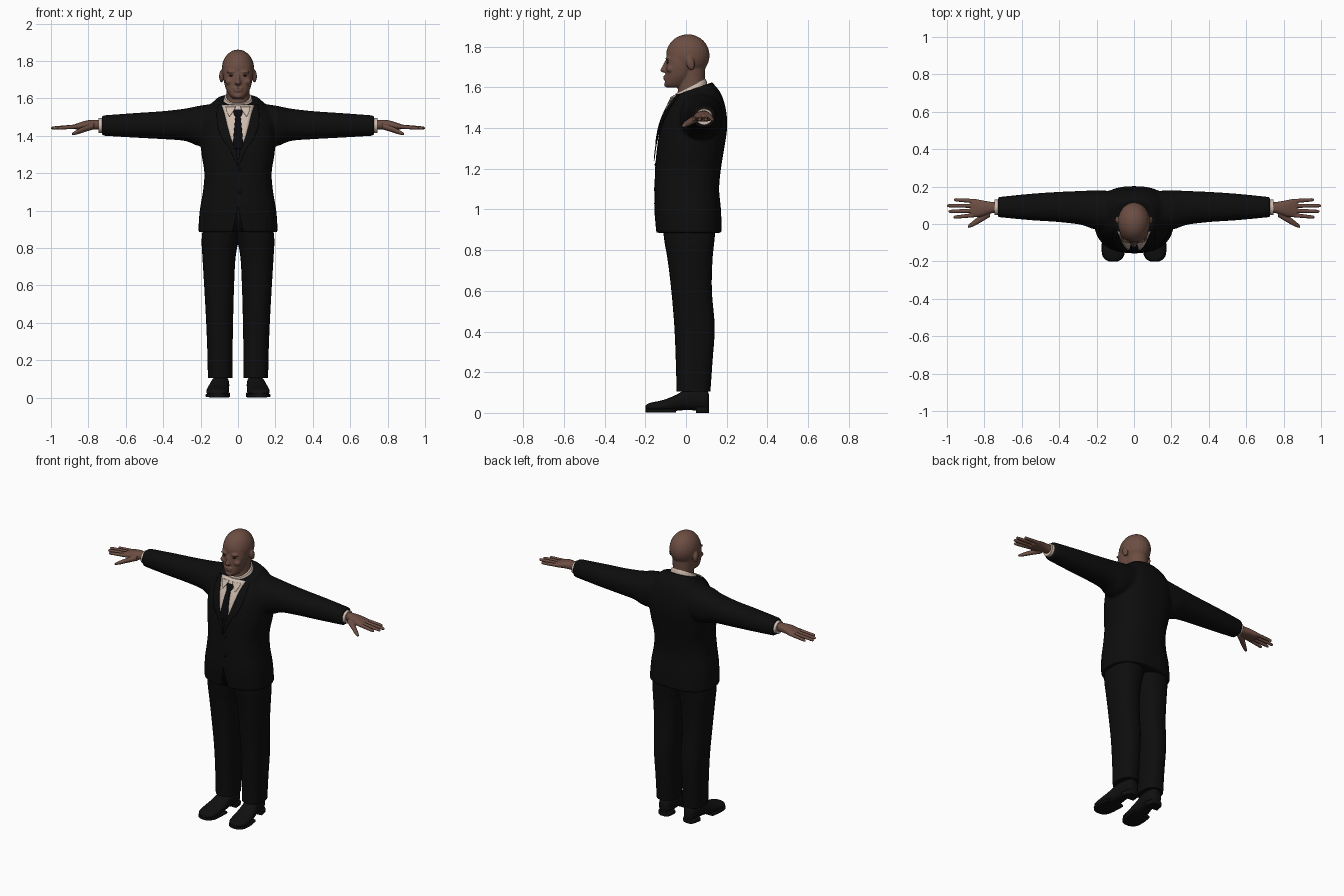
import bpy, bmesh, math
from mathutils import Matrix, Vector
from mathutils.bvhtree import BVHTree

cube = bpy.data.objects.get("Cube")
if cube:
    bpy.data.objects.remove(cube)


def material(name, r, g, b):
    m = bpy.data.materials.new(name)
    m.use_nodes = True
    m.diffuse_color = (r, g, b, 1)
    shader = m.node_tree.nodes["Principled BSDF"]
    shader.inputs["Base Color"].default_value = (r, g, b, 1)
    shader.inputs["Roughness"].default_value = 0.8
    return m


SKIN = material("brown skin", 0.15, 0.075, 0.055)
SUIT = material("black suit cloth", 0.004, 0.004, 0.004)
SHIRT = material("cream shirt", 0.62, 0.5, 0.42)
TIE = material("black tie", 0.003, 0.003, 0.004)
SHOE = material("black leather", 0.005, 0.005, 0.005)
EYE = material("dark eye", 0.03, 0.016, 0.012)


def spline(rows, steps):
    """Catmull-Rom interpolation through rows of numbers."""
    out = []
    for i in range(len(rows) - 1):
        p0, p1 = rows[max(i - 1, 0)], rows[i]
        p2, p3 = rows[i + 1], rows[min(i + 2, len(rows) - 1)]
        for k in range(steps):
            t = k / steps
            out.append([b + 0.5 * t * (c - a + t * (2 * a - 5 * b + 4 * c - d
                        + t * (3 * (b - c) + d - a)))
                        for a, b, c, d in zip(p0, p1, p2, p3)])
    return out + [list(rows[-1])]


def loft(bm, axis, rings, power=2.2, side=1, segments=28, steps=4):
    """Skin rings (position, a0, a1, b0, b1, optional tilt) along an axis."""
    loops = []
    for pos, a0, a1, b0, b1, *tilt in spline(rings, steps):
        loop = []
        for k in range(segments):
            c, s = (f(math.tau * k / segments) for f in (math.cos, math.sin))
            u = math.copysign(abs(c) ** (2 / power), c) * (a1 - a0) / 2
            v = math.copysign(abs(s) ** (2 / power), s) * (b1 - b0) / 2
            a, b = (a0 + a1) / 2 + u, (b0 + b1) / 2 + v
            p = pos + (tilt[0] * v if tilt else 0)
            x, y, z = {"x": (p, a, b), "y": (a, p, b), "z": (a, b, p)}[axis]
            loop.append(bm.verts.new((side * x, y, z)))
        loops.append(loop)
    for l0, l1 in zip(loops, loops[1:]):
        for k in range(segments):
            j = (k + 1) % segments
            bm.faces.new((l0[k], l0[j], l1[j], l1[k]))
    bm.faces.new(loops[0])
    bm.faces.new(loops[-1])


def ball(bm, center, radii, tilt=0.0):
    m = (Matrix.Translation(center) @ Matrix.Rotation(tilt, 4, "X")
         @ Matrix.Diagonal((*radii, 1)))
    bmesh.ops.create_uvsphere(bm, u_segments=24, v_segments=16, radius=1, matrix=m)


def finish(bm, name, mat, voxel=0, smooth=0):
    """Turn a bmesh into an object, optionally fused into one skin."""
    bmesh.ops.recalc_face_normals(bm, faces=bm.faces)
    me = bpy.data.meshes.new(name)
    bm.to_mesh(me)
    bm.free()
    me.materials.append(mat)
    ob = bpy.data.objects.new(name, me)
    bpy.context.collection.objects.link(ob)
    bpy.ops.object.select_all(action="DESELECT")
    ob.select_set(True)
    bpy.context.view_layer.objects.active = ob
    bpy.ops.object.shade_smooth_by_angle(angle=math.radians(45))
    if voxel:
        r = ob.modifiers.new("fuse", "REMESH")
        r.mode, r.voxel_size, r.use_smooth_shade = "VOXEL", voxel, True
        s = ob.modifiers.new("soften", "SMOOTH")
        s.factor, s.iterations = 0.5, smooth
    return ob


# Jacket: body and sleeves fused
bm = bmesh.new()
body = [(0.885, 0.213, -0.147, 0.176, 0), (1.0, 0.205, -0.156, 0.172, 0),
        (1.1, 0.188, -0.155, 0.163, 0), (1.2, 0.18, -0.152, 0.172, 0),
        (1.3, 0.195, -0.143, 0.188, 0), (1.4, 0.203, -0.127, 0.202, 0),
        (1.48, 0.2, -0.102, 0.197, 0.05), (1.545, 0.165, -0.078, 0.172, 0.2),
        (1.592, 0.112, -0.06, 0.128, 0.35)]
loft(bm, "z", [(z, -w, w, f, b, t) for z, w, f, b, t in body], 2.5)
sleeve = [(0.08, -0.02, 0.175, 1.37, 1.578), (0.2, -0.03, 0.18, 1.345, 1.562),
          (0.28, -0.005, 0.177, 1.372, 1.546), (0.4, 0.01, 0.172, 1.382, 1.532),
          (0.55, 0.02, 0.162, 1.39, 1.522), (0.7, 0.034, 0.147, 1.399, 1.511),
          (0.728, 0.037, 0.143, 1.401, 1.509)]
for s in (1, -1):
    loft(bm, "x", sleeve, 2.2, s)
jacket = finish(bm, "jacket", SUIT, 0.008, 5)

# Cutaway where the jacket fronts part below the button
bm = bmesh.new()
tri = bm.faces.new([bm.verts.new(p) for p in
                    ((-0.035, -0.3, 0.86), (0.035, -0.3, 0.86), (0, -0.3, 1.02))])
ext = bmesh.ops.extrude_face_region(bm, geom=[tri])["geom"]
bmesh.ops.translate(bm, vec=(0, 0.17, 0),
                    verts=[v for v in ext if isinstance(v, bmesh.types.BMVert)])
cutter = finish(bm, "hem_cutter", SUIT)
cutter.hide_render = True
cutter.display_type = "WIRE"
cut = jacket.modifiers.new("front_vent", "BOOLEAN")
cut.operation, cut.object = "DIFFERENCE", cutter
bpy.context.view_layer.update()
surface = BVHTree.FromObject(jacket, bpy.context.evaluated_depsgraph_get())
cutter.hide_set(True)


def plate(name, rows, lift, mat, sides=(1,)):
    """Thin cloth panel laid on the jacket front; rows are (z, x0, x1)."""
    bm = bmesh.new()
    for s in sides:
        grid = []
        for z, x0, x1 in spline(rows, 6):
            line = []
            for k in range(9):
                x = s * (x0 + (x1 - x0) * k / 8)
                hit = surface.ray_cast(Vector((x, -1, z)), Vector((0, 1, 0)))[0]
                hit = hit or surface.find_nearest(Vector((x, -0.08, z)))[0]
                line.append(bm.verts.new((x, hit.y - lift, z)))
            grid.append(line)
        for a, b in zip(grid, grid[1:]):
            for k in range(8):
                bm.faces.new((a[k], a[k + 1], b[k + 1], b[k]))
    ob = finish(bm, name, mat)
    sol = ob.modifiers.new("thickness", "SOLIDIFY")
    sol.thickness, sol.offset = 0.004, 0


# Shirt front, tie, lapels
opening = [(1.335, 0.012), (1.38, 0.036), (1.45, 0.056), (1.52, 0.073), (1.565, 0.088)]
plate("shirt_front", [(z, -w, w) for z, w in opening], 0.004, SHIRT)
plate("tie", [(z, -w, w) for z, w in ((1.33, 0.022), (1.37, 0.026), (1.49, 0.015),
              (1.503, 0.014), (1.512, 0.02), (1.54, 0.029))], 0.01, TIE)
plate("lapels", [(z, w, w + d) for (z, w), d in
                 zip([(1.24, 0.0)] + opening, (0.006, 0.035, 0.045, 0.052, 0.04, 0.018))],
      0.008, SUIT, (1, -1))

# Shirt collar around the neck, with folded points
bm = bmesh.new()
loft(bm, "z", [(1.55, -0.086, 0.086, -0.058, 0.108, 0.45),
               (1.585, -0.08, 0.08, -0.056, 0.103, 0.5),
               (1.606, -0.072, 0.072, -0.051, 0.095, 0.5)], 2)
finish(bm, "shirt_collar", SHIRT)
plate("collar_points", [(1.505, 0.044, 0.048), (1.53, 0.026, 0.06), (1.555, 0.012, 0.066)],
      0.012, SHIRT, (1, -1))

# Buttons
bm = bmesh.new()
for z in (1.22, 1.1):
    p = surface.ray_cast(Vector((0.01, -1, z)), Vector((0, 1, 0)))[0]
    ball(bm, p, (0.01, 0.004, 0.01))
finish(bm, "jacket_buttons", TIE)

# Head, neck and facial features fused
bm = bmesh.new()
ball(bm, (0, 0.009, 1.757), (0.087, 0.107, 0.104))
face = [(1.6, 0.03, -0.094, -0.02), (1.615, 0.045, -0.103, 0.0), (1.64, 0.06, -0.102, 0.02),
        (1.67, 0.071, -0.099, 0.035), (1.72, 0.079, -0.098, 0.05), (1.78, 0.075, -0.09, 0.05)]
loft(bm, "z", [(z, -w, w, f, b) for z, w, f, b in face], 2.3)
neck = [(1.52, 0.07, -0.045, 0.1), (1.6, 0.062, -0.04, 0.094), (1.7, 0.064, -0.04, 0.095)]
loft(bm, "z", [(z, -w, w, f, b) for z, w, f, b in neck], 2)
nose = [(1.673, 0.014, -0.113), (1.682, 0.019, -0.127), (1.7, 0.013, -0.119),
        (1.735, 0.009, -0.102)]
loft(bm, "z", [(z, -w, w, f, -0.06) for z, w, f in nose], 2)
ball(bm, (0, -0.1, 1.654), (0.027, 0.011, 0.006))
ball(bm, (0, -0.1, 1.641), (0.024, 0.011, 0.007))
ball(bm, (0, -0.096, 1.614), (0.022, 0.012, 0.014))
for s in (1, -1):
    ball(bm, (s * 0.034, -0.089, 1.742), (0.028, 0.012, 0.008))
    ball(bm, (s * 0.046, -0.078, 1.69), (0.024, 0.018, 0.018))
    ball(bm, (s * 0.088, 0.022, 1.718), (0.013, 0.02, 0.034), 0.2)
finish(bm, "head", SKIN, 0.005, 3)

# Eyes
bm = bmesh.new()
for s in (1, -1):
    ball(bm, (s * 0.034, -0.089, 1.722), (0.014, 0.007, 0.005))
finish(bm, "eyes", EYE)

# Cuffs and hands
cuff = [(0.7, 0.045, 0.134, 1.412, 1.498), (0.745, 0.048, 0.13, 1.416, 1.494)]
palm = [(0.72, 0.06, 0.118, 1.432, 1.484), (0.76, 0.058, 0.118, 1.434, 1.486),
        (0.81, 0.042, 0.126, 1.434, 1.482), (0.85, 0.036, 0.134, 1.432, 1.47),
        (0.872, 0.042, 0.132, 1.436, 1.462)]
fingers = [(0.048, 0.036, 0.965), (0.072, 0.067, 0.992),
           (0.097, 0.098, 1.0), (0.122, 0.13, 0.962)]
thumb = [(0.77, 0.06, 0.022, 1.452), (0.82, 0.028, 0.02, 1.436),
         (0.86, 0.002, 0.016, 1.42), (0.887, -0.014, 0.008, 1.409)]
for side, s in (("left", 1), ("right", -1)):
    bm = bmesh.new()
    loft(bm, "x", cuff, 2, s)
    finish(bm, side + "_cuff", SHIRT)
    bm = bmesh.new()
    loft(bm, "x", palm, 2.3, s)
    for y0, y1, tip in fingers:
        rings = []
        for t, r in ((0, 0.0115), (0.5, 0.0105), (0.9, 0.009), (0.97, 0.007), (1, 0.003)):
            x, y, z = 0.845 + (tip - 0.845) * t, y0 + (y1 - y0) * t, 1.451 - 0.01 * t
            rings.append((x, y - r, y + r, z - r, z + r))
        loft(bm, "x", rings, 2, s, 14)
    loft(bm, "x", [(x, y - r, y + r, z - 0.8 * r, z + 0.8 * r) for x, y, r, z in thumb],
         2, s, 16)
    finish(bm, side + "_hand", SKIN, 0.003, 2)

# Trouser legs and shoes
leg = [(0.105, 0.03, 0.161, -0.046, 0.12), (0.25, 0.029, 0.164, -0.05, 0.13),
       (0.42, 0.026, 0.171, -0.057, 0.141), (0.6, 0.021, 0.181, -0.072, 0.127),
       (0.75, 0.013, 0.19, -0.09, 0.13), (0.85, -0.005, 0.194, -0.107, 0.14),
       (0.96, -0.02, 0.18, -0.118, 0.15)]
shoe = [(0.114, 0.09, 0.018, 0.02, 0.085), (0.1, 0.09, 0.036, 0.01, 0.115),
        (0.05, 0.092, 0.045, 0.012, 0.122), (0.0, 0.097, 0.05, 0.014, 0.115),
        (-0.05, 0.103, 0.056, 0.01, 0.088), (-0.11, 0.109, 0.06, 0.006, 0.064),
        (-0.165, 0.111, 0.055, 0.008, 0.052), (-0.19, 0.111, 0.038, 0.012, 0.044),
        (-0.2, 0.111, 0.018, 0.016, 0.034)]
for side, s in (("left", 1), ("right", -1)):
    bm = bmesh.new()
    loft(bm, "z", leg, 2.4, s)
    finish(bm, side + "_trouser_leg", SUIT)
    bm = bmesh.new()
    loft(bm, "y", [(y, c - w, c + w, z0, z1) for y, c, w, z0, z1 in shoe], 2.3, s)
    finish(bm, side + "_shoe", SHOE)
    bm = bmesh.new()
    edge = [(y, c - w - 0.004, c + w + 0.004) for y, c, w, z0, z1 in shoe]
    loft(bm, "y", [(*e, 0.0, 0.03) for e in edge[:3]], 6, s)
    loft(bm, "y", [(*e, 0.002, 0.02) for e in edge[4:]], 6, s)
    finish(bm, side + "_sole", SHOE)
